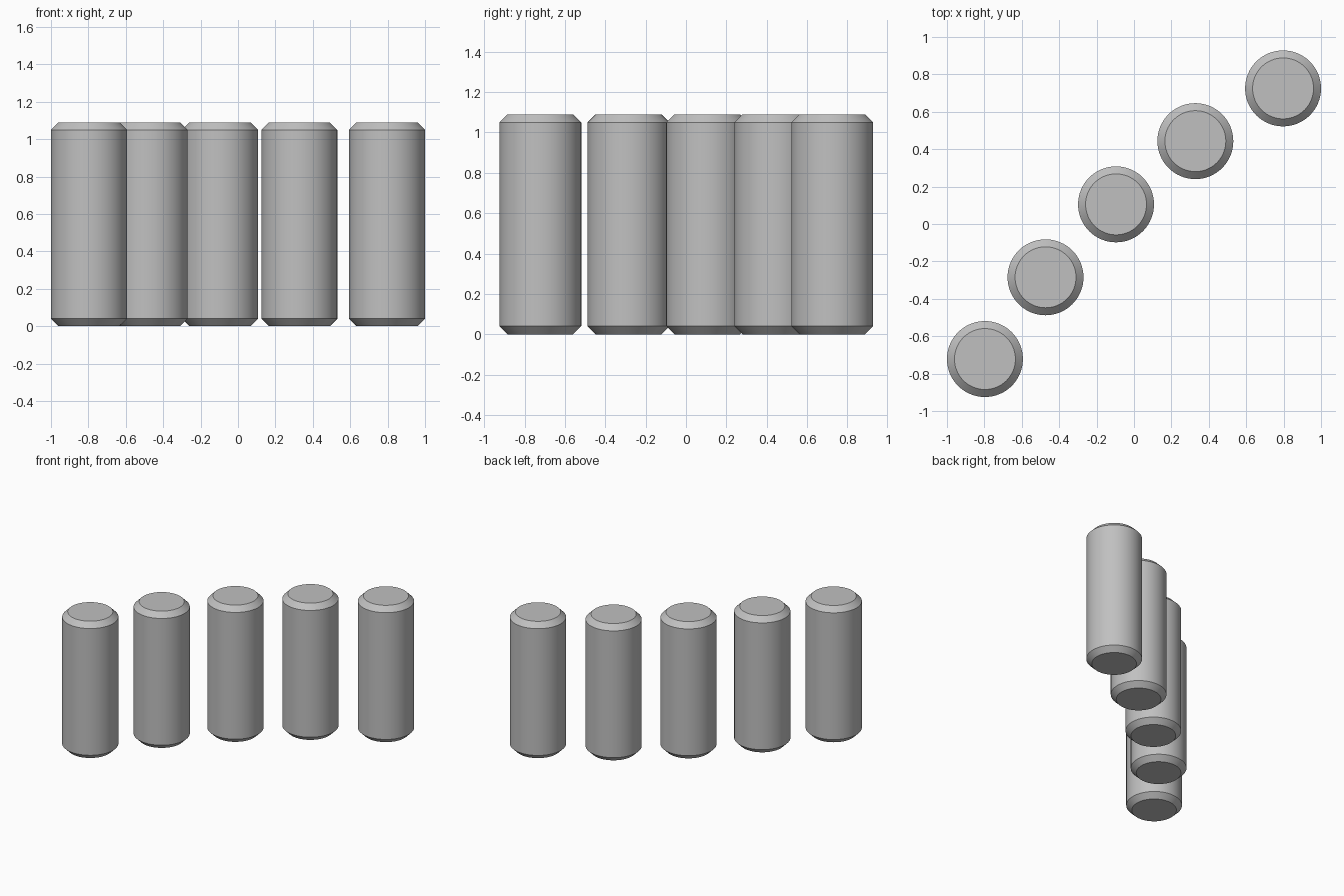
import bpy
import bmesh
import math

default = bpy.data.objects.get("Cube")
if default:
    bpy.data.objects.remove(default, do_unlink=True)

RADIUS, HEIGHT, CHAMFER, SIDES = 0.203, 1.09, 0.04, 64

# Single plain grey
grey = bpy.data.materials.new("plain_grey")
grey.use_nodes = True
colour = (0.53, 0.53, 0.53, 1)
grey.diffuse_color = colour
grey.node_tree.nodes["Principled BSDF"].inputs["Base Color"].default_value = colour


def make_post(name, x, y):
    """Upright cylinder with chamfered rims at both ends."""
    bm = bmesh.new()
    bmesh.ops.create_cone(bm, cap_ends=True, segments=SIDES,
                          radius1=RADIUS, radius2=RADIUS, depth=HEIGHT)
    rims = [e for e in bm.edges if abs(e.verts[0].co.z - e.verts[1].co.z) < 0.01]
    bmesh.ops.bevel(bm, geom=rims, offset=CHAMFER, segments=1, affect='EDGES')
    mesh = bpy.data.meshes.new(name)
    bm.to_mesh(mesh)
    bm.free()
    mesh.materials.append(grey)
    post = bpy.data.objects.new(name, mesh)
    post.location = (x, y, HEIGHT / 2)
    bpy.context.collection.objects.link(post)
    bpy.ops.object.select_all(action='DESELECT')
    post.select_set(True)
    bpy.context.view_layer.objects.active = post
    bpy.ops.object.shade_smooth_by_angle(angle=math.radians(30))


# Row of posts along a gentle arc
centres = [(-0.797, -0.722), (-0.473, -0.285), (-0.096, 0.105),
           (0.328, 0.443), (0.797, 0.725)]
for i, (x, y) in enumerate(centres, 1):
    make_post(f"post_{i}", x, y)
